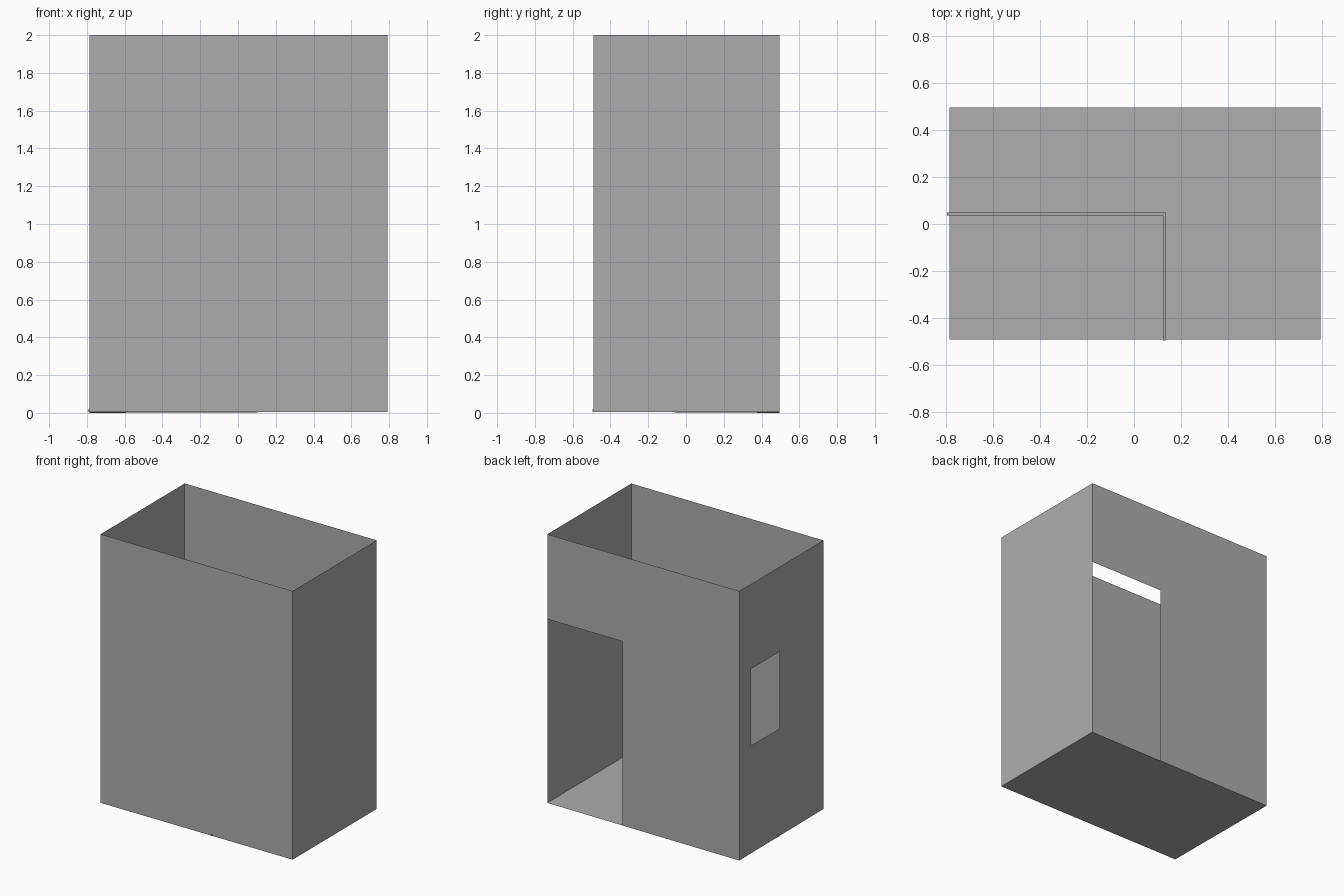
import bpy
import bmesh

cube = bpy.data.objects.get("Cube")
if cube:
    bpy.data.objects.remove(cube, do_unlink=True)

X0, X1 = -0.785, 0.792      # side walls
Y0, Y1 = -0.49, 0.496       # front and back walls
BASE, TOP = 0.006, 2.0
DOOR_X, HEAD = 0.175, 1.37  # door jamb and head height
SILL = 0.80
GREY = (0.423, 0.423, 0.423, 1)

grey = bpy.data.materials.new("plain_grey")
grey.use_nodes = True
grey.diffuse_color = GREY
grey.node_tree.nodes["Principled BSDF"].inputs["Base Color"].default_value = GREY


def finish(name, bm):
    mesh = bpy.data.meshes.new(name)
    bm.to_mesh(mesh)
    bm.free()
    mesh.materials.append(grey)
    obj = bpy.data.objects.new(name, mesh)
    bpy.context.collection.objects.link(obj)


def base_height(x, y):
    """The base dips slightly towards the back right corner."""
    return BASE * (1 - (X1 - x) / (X1 - X0) * (y - Y0) / (Y1 - Y0))


def panel(name, us, zs, place, hole=None, flip=False):
    """Thin sheet wall divided at us and zs, leaving one cell open."""
    bm = bmesh.new()
    rows = []
    for z in zs:
        row = []
        for u in us:
            x, y = place(u)
            row.append(bm.verts.new((x, y, base_height(x, y) if z == BASE else z)))
        rows.append(row)
    for j in range(len(zs) - 1):
        for i in range(len(us) - 1):
            if (i, j) != hole:
                quad = [rows[j][i], rows[j][i + 1], rows[j + 1][i + 1], rows[j + 1][i]]
                bm.faces.new(quad[::-1] if flip else quad)
    finish(name, bm)


# Walls, with a doorway at the back and a window in one side
panel("front_wall", [X0, X1], [BASE, TOP], lambda u: (u, Y0))
panel("left_wall", [Y0, Y1], [BASE, TOP], lambda u: (X1, u))
panel("back_wall", [X0, DOOR_X, X1], [BASE, HEAD, TOP], lambda u: (u, Y1),
      hole=(1, 0), flip=True)
panel("right_wall", [Y0, 0.025, 0.36, Y1], [BASE, SILL, HEAD, TOP], lambda u: (X0, u),
      hole=(1, 1), flip=True)

# Floor
bm = bmesh.new()
corners = [(X0, Y0), (X1, Y0), (X1, Y1), (X0, Y1)]
bm.faces.new([bm.verts.new((x, y, base_height(x, y))) for x, y in corners])
finish("floor", bm)

# Slim L-shaped strip on the floor, poking through two walls
bm = bmesh.new()
outline = [(-0.794, 0.036), (0.123, 0.036), (0.123, -0.495),
           (0.134, -0.495), (0.134, 0.048), (-0.794, 0.048)]
face = bm.faces.new([bm.verts.new((x, y, BASE + 0.001)) for x, y in outline])
raised = bmesh.ops.extrude_face_region(bm, geom=[face], use_keep_orig=True)
lifted = [v for v in raised["geom"] if isinstance(v, bmesh.types.BMVert)]
bmesh.ops.translate(bm, vec=(0, 0, 0.011), verts=lifted)
bmesh.ops.recalc_face_normals(bm, faces=bm.faces)
finish("floor_strip", bm)
